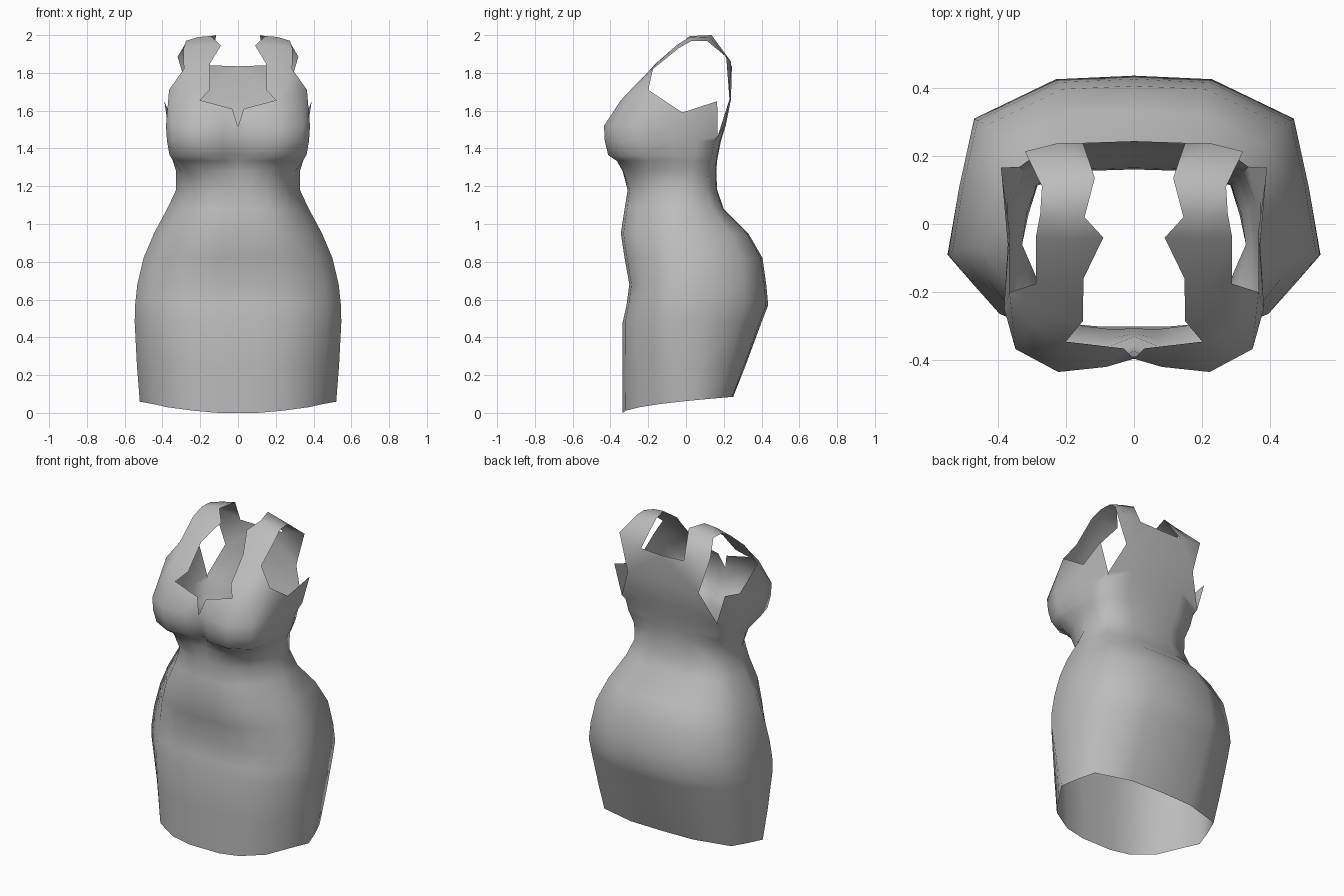
import bpy, bmesh, math

cube = bpy.data.objects.get("Cube")
if cube:
    bpy.data.objects.remove(cube, do_unlink=True)

# Cloth material
cloth = bpy.data.materials.new("grey cloth")
cloth.use_nodes = True
GREY = (0.5, 0.5, 0.5, 1)
cloth.diffuse_color = GREY
bsdf = cloth.node_tree.nodes["Principled BSDF"]
bsdf.inputs["Base Color"].default_value = GREY
bsdf.inputs["Roughness"].default_value = 0.8

# Half cross-sections from front centre round to back centre, as unit factors
HIP = [(0, -1), (.2, -1), (.45, -.95), (.72, -.71), (.86, -.36),
       (1, 0), (.94, .38), (.86, .76), (.42, .98), (0, 1)]
BUST = [(0, -.84), (.22, -.96), (.6, -1), (.94, -.82), (1.03, -.5),
        (1, 0), (.98, .48), (.88, .86), (.5, .98), (0, 1)]

# Body rings: height, half width, front y, back y, side y, bust amount
RINGS = [
    (0.00, .520, -.335, .25, -.03, 0),
    (0.25, .535, -.335, .315, -.06, 0),
    (0.48, .547, -.335, .400, -.09, 0),
    (0.57, .545, -.315, .435, -.09, 0),
    (0.68, .533, -.300, .425, -.08, 0),
    (0.82, .500, -.325, .405, -.07, 0),
    (0.95, .445, -.345, .33, -.07, 0),
    (1.08, .375, -.325, .20, -.06, 0),
    (1.18, .328, -.310, .165, -.06, .1),
    (1.28, .328, -.340, .16, -.06, .4),
    (1.335, .345, -.370, .165, -.06, .8),
    (1.365, .352, -.412, .17, -.06, 1),
    (1.44, .365, -.430, .185, -.06, 1),
    (1.52, .370, -.434, .21, -.06, 1),
]

bm = bmesh.new()


def ring(z, w, front, back, side, bust):
    verts = []
    for (hx, hy), (bx, by) in zip(HIP, BUST):
        fx = hx + (bx - hx) * bust
        fy = hy + (by - hy) * bust
        y = side + (fy * (back - side) if fy > 0 else fy * (side - front))
        # The hem rises toward the back
        lift = .085 * max(0, (y - front) / (back - front)) ** .55 if z == 0 else 0
        verts.append(bm.verts.new((fx * w, y, z + lift)))
    return verts


def bridge(low, high):
    for a, b, c, d in zip(low, low[1:], high[1:], high):
        face = []
        for v in (a, b, c, d):
            if v not in face:
                face.append(v)
        if len(face) > 2:
            bm.faces.new(face)


def points(*coords):
    return [bm.verts.new(co) for co in coords]


# Skirt, waist and bust
rows = [ring(*r) for r in RINGS]
for low, high in zip(rows, rows[1:]):
    bridge(low, high)

# Upper edge: notched neckline, armhole, side peak and back panel
last = rows[-1]
last[0].co = (0, -.395, 1.515)
last[6].co = (.372, .085, 1.53)
last[7].co = (.335, .168, 1.465)
edge = [last[0]] + points((.03, -.365, 1.61), (.20, -.345, 1.655),
                          (.30, -.30, 1.68), (.365, -.20, 1.71),
                          (.365, -.02, 1.59), (.39, .165, 1.65))
edge += [last[7]] + points((.25, .23, 1.66), (0, .238, 1.66))
bridge(last, edge)

# Shoulder strap, front to back: inner, middle and outer point per row
base = points((.15, -.285, 1.71), (.26, -.265, 1.74)) + [edge[4]]
bridge(edge[2:5], base)
strap = [base] + [points(*row) for row in (
    ((.148, -.16, 1.85), (.22, -.17, 1.835), (.287, -.175, 1.82)),
    ((.09, -.04, 1.945), (.19, -.045, 1.95), (.288, -.04, 1.93)),
    ((.145, .02, 1.995), (.21, .02, 1.99), (.275, .03, 1.97)),
    ((.115, .135, 2.0), (.19, .13, 1.985), (.27, .11, 1.97)),
    ((.15, .238, 1.84), (.22, .238, 1.86), (.32, .213, 1.885)))]
for low, high in zip(strap, strap[1:]):
    bridge(low, high)

# Back panel joining the strap
inner, middle, outer = strap[-1]
nape = bm.verts.new((0, .243, 1.835))
bm.faces.new((edge[8], edge[9], nape, inner))
bm.faces.new((edge[8], inner, middle))
bm.faces.new((edge[8], middle, outer))

mesh = bpy.data.meshes.new("dress")
bm.to_mesh(mesh)
bm.free()
mesh.materials.append(cloth)
dress = bpy.data.objects.new("dress", mesh)
bpy.context.collection.objects.link(dress)

# Smooth shading and the mirrored half
bpy.ops.object.select_all(action='DESELECT')
dress.select_set(True)
bpy.context.view_layer.objects.active = dress
bpy.ops.object.shade_smooth_by_angle(angle=math.radians(60))
mirror = dress.modifiers.new("mirror", 'MIRROR')
mirror.use_clip = True
mirror.merge_threshold = 0.002
